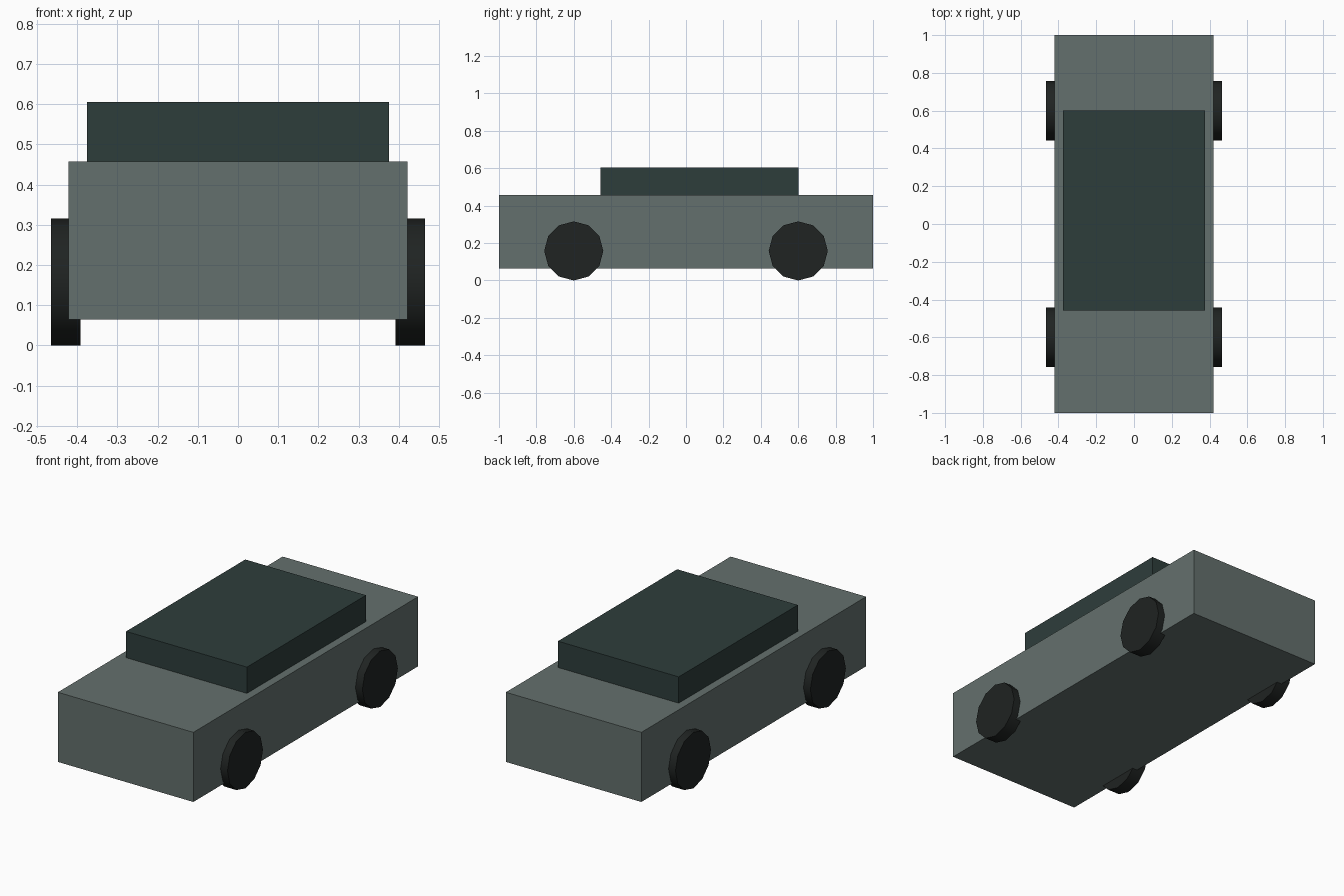
import bpy
import math

if "Cube" in bpy.data.objects:
    bpy.data.objects.remove(bpy.data.objects["Cube"])


def material(name, rgb):
    mat = bpy.data.materials.new(name)
    mat.diffuse_color = (*rgb, 1.0)
    mat.use_nodes = True
    mat.node_tree.nodes["Principled BSDF"].inputs["Base Color"].default_value = mat.diffuse_color
    return mat


paint = material("grey_green_paint", (0.127, 0.162, 0.153))
glass = material("dark_cabin", (0.027, 0.047, 0.044))
rubber = material("black_rubber", (0.014, 0.017, 0.016))


def box(name, lo, hi, mat):
    centre = [(a + b) / 2 for a, b in zip(lo, hi)]
    bpy.ops.mesh.primitive_cube_add(size=1, location=centre)
    obj = bpy.context.object
    obj.name = name
    obj.scale = [b - a for a, b in zip(lo, hi)]
    bpy.ops.object.transform_apply(location=False, rotation=False, scale=True)
    obj.data.materials.append(mat)


def wheel(name, x, y, radius=0.158, width=0.074):
    bpy.ops.mesh.primitive_cylinder_add(
        vertices=12, radius=radius, depth=width,
        location=(x, y, radius), rotation=(0, math.pi / 2, 0))
    obj = bpy.context.object
    obj.name = name
    obj.data.materials.append(rubber)
    # Smooth tread, sharp rim
    bpy.ops.object.shade_smooth_by_angle(angle=math.radians(40))


# Lower body and cabin
box("body", (-0.422, -1.0, 0.065), (0.422, 1.0, 0.457), paint)
box("cabin", (-0.376, -0.458, 0.457), (0.376, 0.602, 0.605), glass)

# Four wheels
for end, y in (("front", -0.6), ("rear", 0.6)):
    for side, x in (("left", -0.428), ("right", 0.428)):
        wheel(f"{end}_{side}_wheel", x, y)
